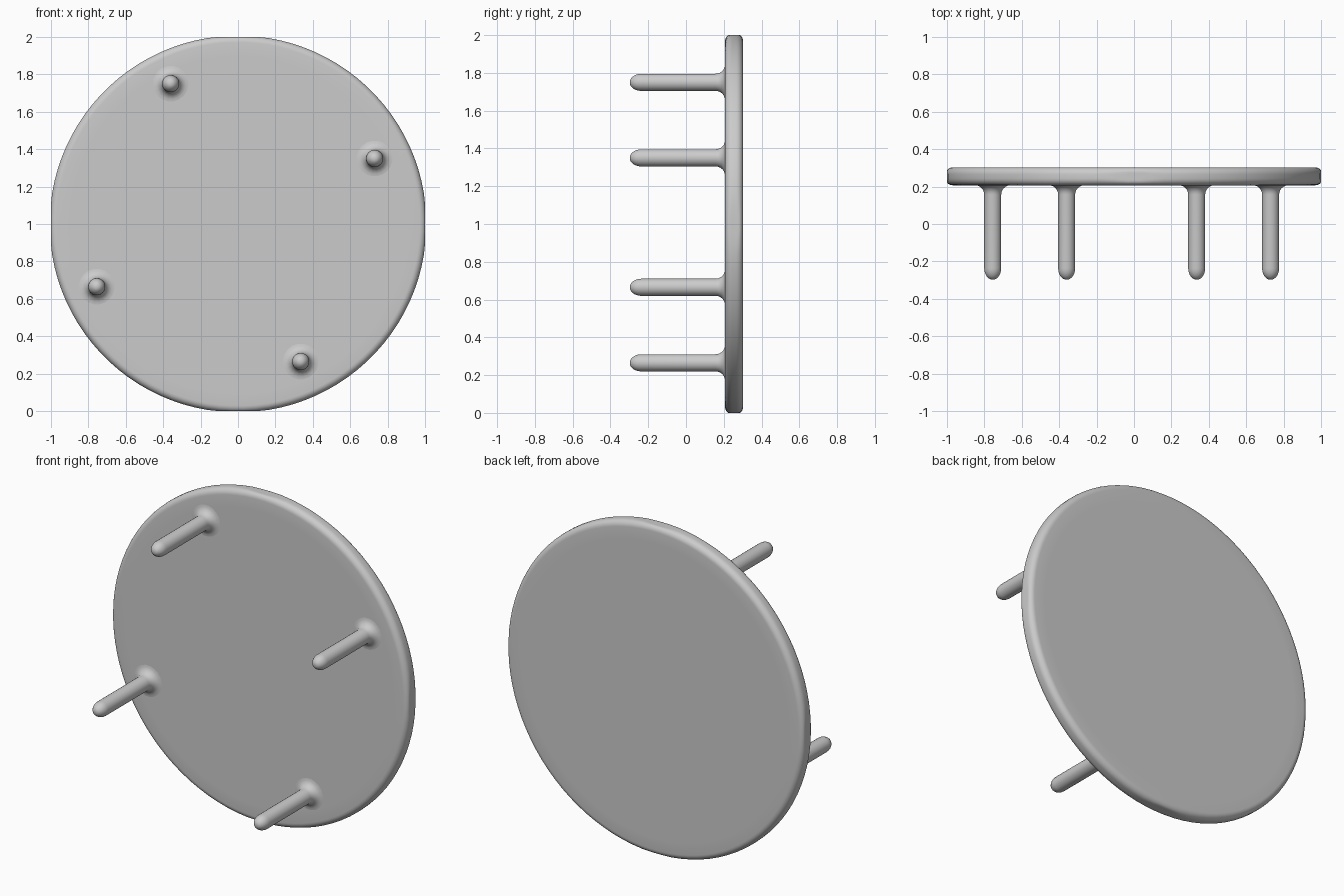
import bpy, bmesh, math

cube = bpy.data.objects.get("Cube")
if cube:
    bpy.data.objects.remove(cube, do_unlink=True)

# Single flat grey
grey = bpy.data.materials.new("plain grey")
grey.use_nodes = True
colour = (0.6, 0.6, 0.6, 1)
grey.diffuse_color = colour
grey.node_tree.nodes["Principled BSDF"].inputs["Base Color"].default_value = colour


def arc(r0, y0, rad, a0, a1, n):
    """Quarter-round points as (radius, y) pairs."""
    angles = [math.radians(a0 + (a1 - a0) * i / n) for i in range(n + 1)]
    return [(r0 + rad * math.cos(a), y0 + rad * math.sin(a)) for a in angles]


def lathe(name, profile, segments, x, z, limit=None):
    """Turn a (radius, y) profile around an axis parallel to y."""
    bm = bmesh.new()
    rings = []
    for r, y in profile:
        ring = []
        for i in range(segments):
            a = 2 * math.pi * (i + 0.5) / segments
            px, pz = r * math.cos(a), r * math.sin(a)
            if limit:
                px = max(-limit, min(limit, px))
                pz = max(-limit, min(limit, pz))
            ring.append(bm.verts.new((px, y, pz)))
        rings.append(ring)
    for a, b in zip(rings, rings[1:]):
        for i in range(segments):
            j = (i + 1) % segments
            bm.faces.new((a[i], a[j], b[j], b[i]))
    bm.faces.new(rings[0])
    bm.faces.new(rings[-1])
    bmesh.ops.recalc_face_normals(bm, faces=bm.faces)
    mesh = bpy.data.meshes.new(name)
    bm.to_mesh(mesh)
    bm.free()
    mesh.materials.append(grey)
    obj = bpy.data.objects.new(name, mesh)
    obj.location = (x, 0, z)
    bpy.context.collection.objects.link(obj)
    bpy.ops.object.select_all(action='DESELECT')
    obj.select_set(True)
    bpy.context.view_layer.objects.active = obj
    bpy.ops.object.shade_smooth_by_angle(angle=math.radians(40))
    return obj


# Round top with rounded rim, slightly flattened at its four extremes
FRONT, BACK, RIM, R = 0.207, 0.302, 0.036, 1.007
rim = arc(R - RIM, FRONT + RIM, RIM, -90, 0, 6) + arc(R - RIM, BACK - RIM, RIM, 0, 90, 6)
lathe("round_top", [(0.9, FRONT)] + rim + [(0.9, BACK)], 96, 0, 1, limit=1.0)

# Four pegs with rounded tips, flaring softly into the top
LEG, TIP, FLARE = 0.046, -0.298, 0.05
tip = [(LEG * math.sin(t), TIP + 0.062 * (1 - math.cos(t)))
       for t in (math.pi / 2 * i / 7 for i in range(1, 8))]
flare = arc(LEG + FLARE, FRONT - FLARE, FLARE, 180, 90, 6)
leg_profile = tip + flare + [(LEG + FLARE, FRONT + 0.01)]
legs = {
    "upper_right_leg": (-0.36, 1.75),
    "upper_left_leg": (0.73, 1.35),
    "lower_right_leg": (-0.755, 0.665),
    "lower_left_leg": (0.335, 0.265),
}
for name, (x, z) in legs.items():
    lathe(name, leg_profile, 20, x, z)
